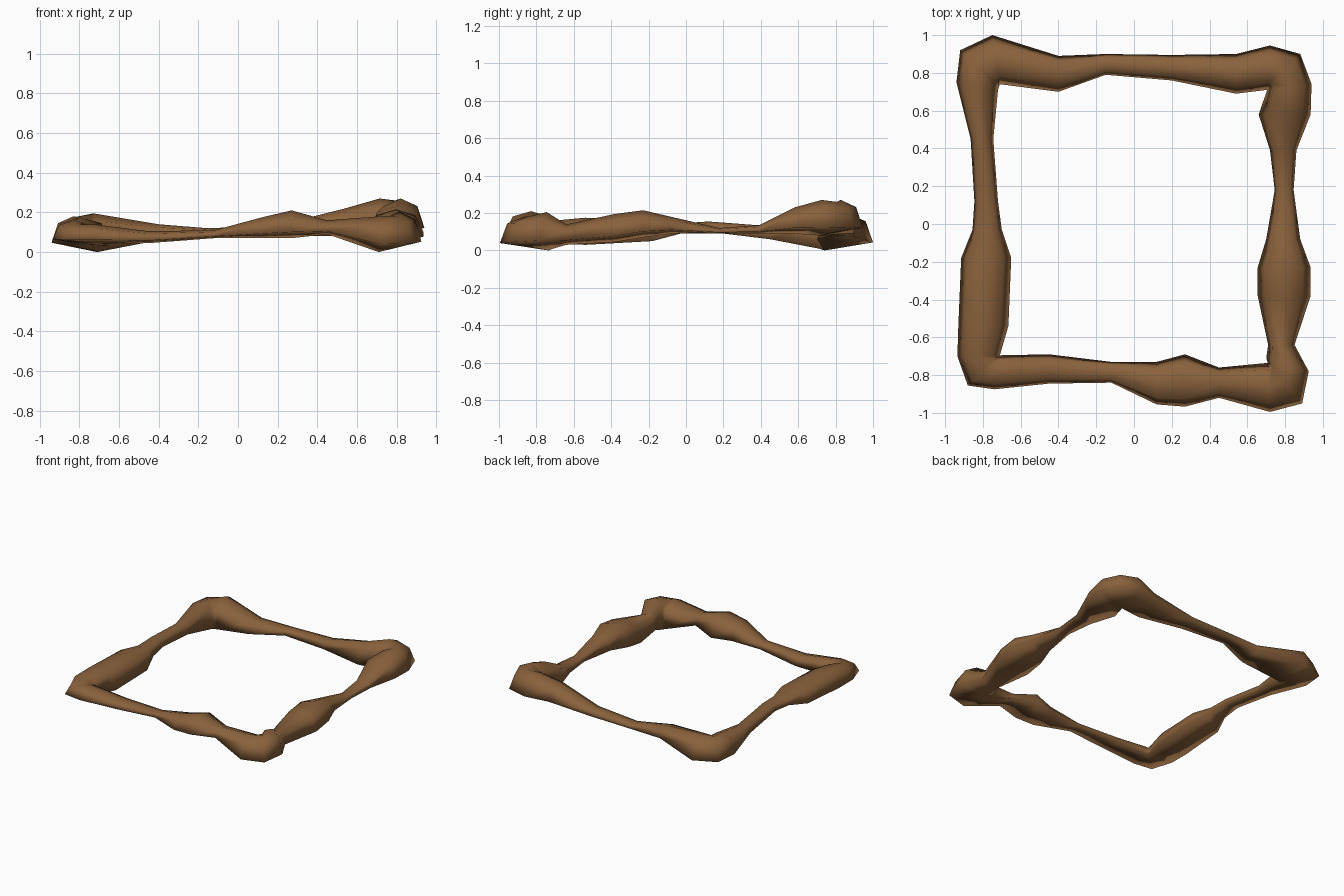
import bpy, bmesh

if "Cube" in bpy.data.objects:
    bpy.data.objects.remove(bpy.data.objects["Cube"])

# Stations per side: along, outer distance, inner distance, crest z, rim z
front = [(-.74, .875, .69, .15, .05), (-.45, .845, .69, .115, .055), (-.12, .84, .73, .12, .08),
         (.12, .955, .73, .185, .08), (.27, .967, .69, .22, .08), (.45, .92, .76, .17, .10),
         (.72, .995, .735, .19, .01)]
right = [(-.78, .925, .70, .215, .02), (-.64, .85, .71, .15, .04), (-.38, .935, .655, .205, .055),
         (-.23, .935, .655, .225, .08), (-.08, .88, .70, .19, .10), (.18, .845, .745, .13, .10),
         (.39, .86, .72, .145, .10), (.58, .935, .66, .24, .10), (.74, .94, .70, .28, .09)]
back = [(-.72, .945, .71, .28, .09), (-.54, .90, .69, .23, .09), (-.20, .895, .76, .145, .09),
        (.15, .90, .79, .13, .09), (.40, .89, .70, .15, .07), (.75, 1.0, .74, .205, .01)]
left = [(-.75, .94, .72, .19, .02), (-.45, .865, .745, .14, .07), (-.12, .845, .72, .165, .11),
        (.03, .855, .70, .155, .10), (.18, .915, .65, .18, .06), (.54, .93, .665, .185, .04),
        (.70, .935, .71, .17, .05)]
# Outer tip of each corner, following its side
tips = [(.89, -.95), (.88, .90), (-.92, .92), (-.88, -.855)]


def turn(k, s, d):
    """Point s along and d outward of side k, counter-clockwise from the front."""
    return [(s, -d), (d, s), (-s, d), (-d, -s)][k]


def clamp(s, d):
    """Keep inner points from crossing the neighbouring side."""
    return max(-.71, min(.71, s)), d


# Collect the sections: outer xy, inner xy, crest z, rim z
sides = [[(turn(k, s, o), turn(k, *clamp(s, i)), t, b) for s, o, i, t, b in side]
         for k, side in enumerate((front, right, back, left))]
sections = []
for k in range(4):
    sections += sides[k]
    a, c = sides[k][-1], sides[(k + 1) % 4][0]
    inner = tuple((p + q) / 2 for p, q in zip(a[1], c[1]))
    sections.append((tips[k], inner, (a[2] + c[2]) / 2 - .01, (a[3] + c[3]) / 2))

# Loft a closed flat-bottomed mound: outer rim, shoulder, crest, shoulder, inner rim
profile = [(0, .22), (.15, .8), (.5, 1), (.85, .8), (1, 0)]
bm = bmesh.new()
rings = []
for o, i, top, rim in sections:
    rings.append([bm.verts.new((o[0] + (i[0] - o[0]) * u, o[1] + (i[1] - o[1]) * u,
                                rim + (top - rim) * h)) for u, h in profile])
for n, r in enumerate(rings):
    q = rings[(n + 1) % len(rings)]
    for j in range(len(profile)):
        m = (j + 1) % len(profile)
        bm.faces.new((r[j], q[j], q[m], r[m]))
bmesh.ops.remove_doubles(bm, verts=bm.verts, dist=.012)
bmesh.ops.recalc_face_normals(bm, faces=bm.faces)

# Stand the lowest rim on the ground
low = min(v.co.z for v in bm.verts)
bmesh.ops.translate(bm, verts=bm.verts, vec=(0, 0, -low))

mesh = bpy.data.meshes.new("earth_border")
bm.to_mesh(mesh)
bm.free()
border = bpy.data.objects.new("earth_border", mesh)
bpy.context.collection.objects.link(border)

# Brown earth
earth = bpy.data.materials.new("earth brown")
earth.diffuse_color = (.25, .12, .045, 1)
earth.use_nodes = True
earth.node_tree.nodes["Principled BSDF"].inputs["Base Color"].default_value = earth.diffuse_color
mesh.materials.append(earth)
mesh.shade_smooth()
